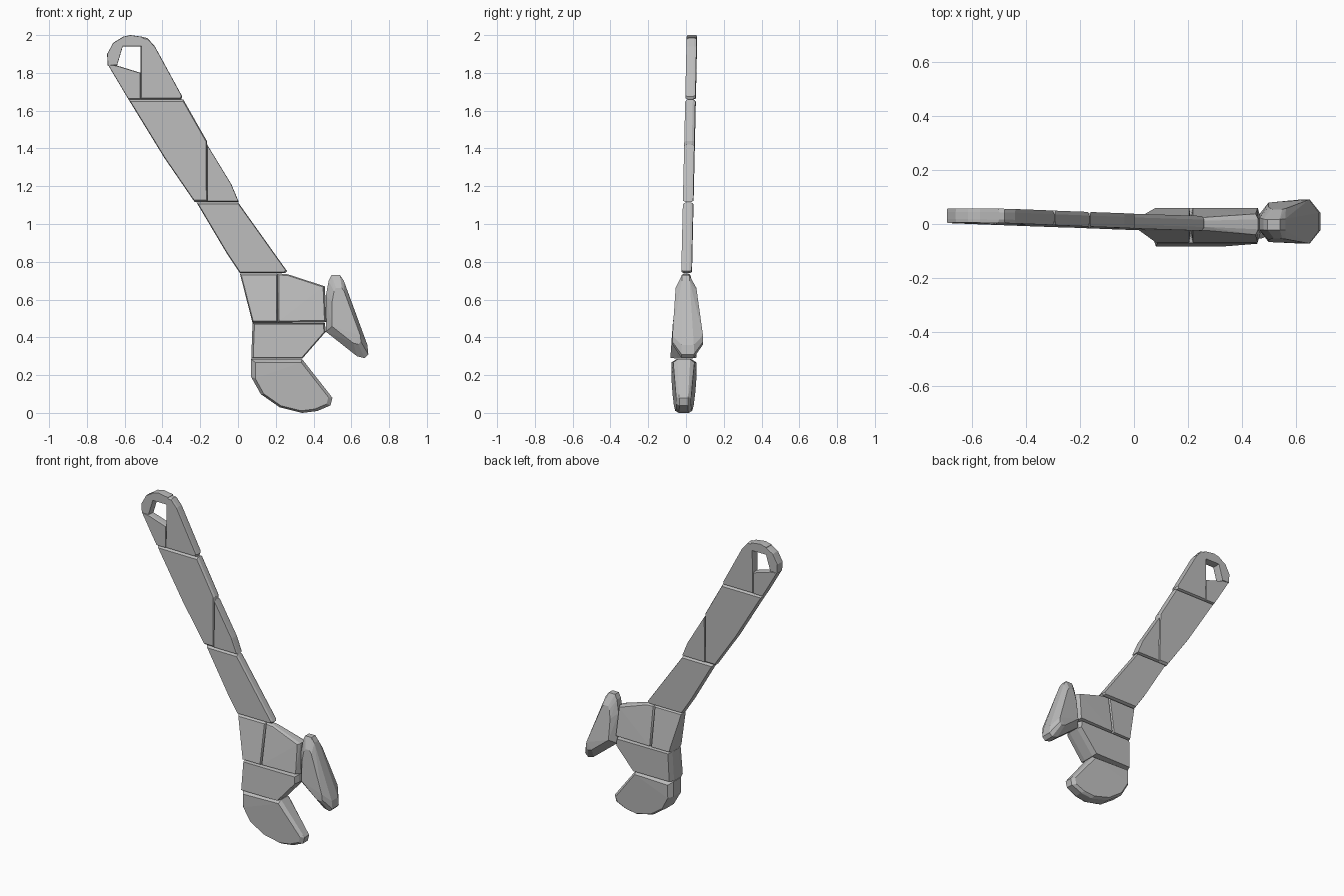
import bpy, bmesh
from mathutils import Vector

cube = bpy.data.objects.get("Cube")
if cube:
    bpy.data.objects.remove(cube, do_unlink=True)

steel = bpy.data.materials.new("grey_steel")
steel.use_nodes = True
GREY = (0.5, 0.5, 0.5, 1)
steel.diffuse_color = GREY
steel.node_tree.nodes["Principled BSDF"].inputs["Base Color"].default_value = GREY


def chunk(name, outline, start, end, depth_a, depth_b, inset=0.95, rim=0.25):
    """Convex block: xz outline, y depth blended from start to end, chamfered rim."""
    pts = [Vector(p) for p in outline]
    centre = sum(pts, Vector((0, 0))) / len(pts)
    start, axis = Vector(start), Vector(end) - Vector(start)
    bm = bmesh.new()
    for scale, edge in ((1, rim), (inset, 0)):
        for p in pts:
            q = centre + (p - centre) * scale
            t = min(1, max(0, (q - start).dot(axis) / axis.length_squared))
            front = depth_a[0] + (depth_b[0] - depth_a[0]) * t
            back = depth_a[1] + (depth_b[1] - depth_a[1]) * t
            pad = (back - front) * edge
            bm.verts.new((q.x, front + pad, q.y))
            bm.verts.new((q.x, back - pad, q.y))
    hull = bmesh.ops.convex_hull(bm, input=bm.verts)
    loose = {g for g in hull["geom_interior"] + hull["geom_unused"]
             if isinstance(g, bmesh.types.BMVert)}
    bmesh.ops.delete(bm, geom=list(loose), context="VERTS")
    bmesh.ops.dissolve_limit(bm, angle_limit=0.02, verts=bm.verts, edges=bm.edges)
    bmesh.ops.recalc_face_normals(bm, faces=bm.faces)
    mesh = bpy.data.meshes.new(name)
    bm.to_mesh(mesh)
    bm.free()
    mesh.materials.append(steel)
    bpy.context.collection.objects.link(bpy.data.objects.new(name, mesh))


# Handle: lean chunks, drifting slightly in depth towards the tip
TIP, NECK = (-0.6, 2), (0.2, 0.74)


def handle(name, outline, inset=0.96):
    chunk(name, outline, TIP, NECK, (0.005, 0.058), (-0.025, 0.03), inset)


# Eyelet: four chunks around the hanging hole
handle("eyelet_left", [(-.69, 1.84), (-.693, 1.9), (-.66, 1.96), (-.61, 1.99),
                       (-.61, 1.94), (-.64, 1.84)])
handle("eyelet_top", [(-.615, 1.99), (-.57, 2), (-.5, 1.99), (-.51, 1.94), (-.615, 1.94)])
handle("eyelet_right", [(-.515, 1.66), (-.515, 1.99), (-.48, 1.985), (-.44, 1.94),
                        (-.295, 1.675), (-.3, 1.66)])
handle("eyelet_base", [(-.69, 1.845), (-.645, 1.84), (-.515, 1.8), (-.515, 1.66), (-.58, 1.66)])

# Shaft chunks
handle("shaft_upper", [(-.58, 1.66), (-.29, 1.66), (-.165, 1.44), (-.162, 1.117),
                       (-.23, 1.117), (-.39, 1.35)])
handle("shaft_side", [(-.163, 1.42), (-.145, 1.39), (-.035, 1.21), (.004, 1.117), (-.163, 1.117)])
handle("shaft_lower", [(-.22, 1.115), (0, 1.115), (.26, .75), (.25, .74), (.01, .74),
                       (-.06, .845)])

# Head: thickens downwards from the neck
for name, outline in (
    ("head_left", [(.01, .738), (.21, .738), (.21, .476), (.077, .476)]),
    ("head_right", [(.21, .738), (.26, .735), (.46, .67), (.468, .48), (.21, .476)]),
):
    chunk(name, outline, (.2, .74), (.2, .56), (-.02, .022), (-.068, .06), .93)
chunk("head_middle", [(.077, .475), (.46, .475), (.465, .43), (.34, .287), (.07, .287)],
      (.2, .475), (.2, .287), (-.07, .06), (-.083, .056), .95)

# Lower jaw: narrows towards its tip
chunk("lower_jaw", [(.07, .284), (.34, .284), (.5, .08), (.49, .04), (.42, .01), (.34, 0),
                    (.22, .03), (.12, .1), (.07, .19)],
      (.15, .28), (.48, .03), (-.078, .056), (-.05, .025), .9, .2)

# Upper jaw: plump in the middle with a thin rim
chunk("upper_jaw", [(.48, .7), (.495, .73), (.54, .73), (.56, .7), (.685, .36), (.69, .31),
                    (.67, .29), (.63, .3), (.465, .43), (.465, .62)],
      (.52, .73), (.6, .4), (-.05, .045), (-.072, .09), .68, .3)
